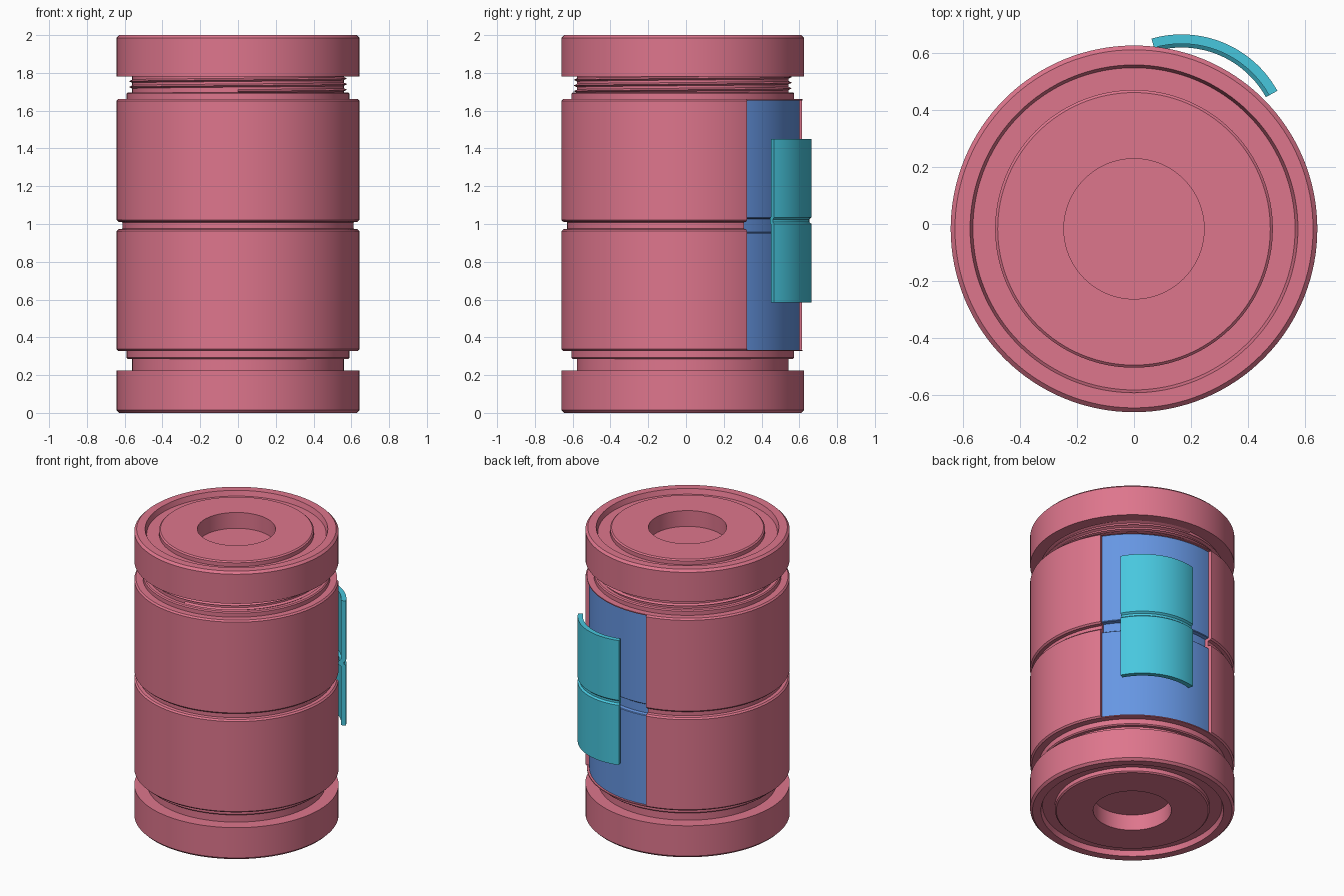
import bpy, bmesh, math

if "Cube" in bpy.data.objects:
    bpy.data.objects.remove(bpy.data.objects["Cube"], do_unlink=True)

SEGMENTS = 128
AXIS = (0, -0.017)          # centre line of the canister
R = 0.643                   # outer radius
WINDOW = (32, 101)          # angular limits of the recessed panel, degrees


def material(name, rgb):
    mat = bpy.data.materials.new(name)
    mat.use_nodes = True
    colour = (*rgb, 1)
    mat.diffuse_color = colour
    bsdf = mat.node_tree.nodes["Principled BSDF"]
    bsdf.inputs["Base Color"].default_value = colour
    bsdf.inputs["Roughness"].default_value = 0.6
    return mat


rose = material("rose", (0.73, 0.18, 0.265))
blue = material("blue", (0.133, 0.307, 0.767))
teal = material("teal", (0.064, 0.57, 0.73))


def finish(name, bm, mat):
    bmesh.ops.remove_doubles(bm, verts=bm.verts, dist=1e-5)
    bmesh.ops.dissolve_degenerate(bm, edges=bm.edges, dist=1e-5)
    bmesh.ops.recalc_face_normals(bm, faces=bm.faces)
    mesh = bpy.data.meshes.new(name)
    bm.to_mesh(mesh)
    bm.free()
    mesh.materials.append(mat)
    obj = bpy.data.objects.new(name, mesh)
    bpy.context.collection.objects.link(obj)
    bpy.ops.object.select_all(action="DESELECT")
    obj.select_set(True)
    bpy.context.view_layer.objects.active = obj
    bpy.ops.object.shade_smooth_by_angle(angle=math.radians(25))
    return obj


def lathe(name, profile, mat, centre=AXIS, start=0, end=360, rise=0):
    """Turn a closed (radius, height) profile; rise per turn makes a helix."""
    full = end - start == 360 and rise == 0
    steps = max(8, round(SEGMENTS * (end - start) / 360))
    bm = bmesh.new()
    rings = []
    for i in range(steps if full else steps + 1):
        a = math.radians(start + (end - start) * i / steps)
        lift = rise * (a - math.radians(start)) / math.tau
        rings.append([bm.verts.new((centre[0] + r * math.cos(a),
                                    centre[1] + r * math.sin(a), z + lift))
                      for r, z in profile])
    n = len(profile)
    for i in range(steps):
        a, b = rings[i], rings[(i + 1) % len(rings)]
        for j in range(n):
            k = (j + 1) % n
            bm.faces.new((a[j], b[j], b[k], a[k]))
    if not full:
        bm.faces.new(rings[0])
        bm.faces.new(rings[-1])
    return finish(name, bm, mat)


# End caps: chamfered rim, shallow ring groove, raised disc and blind bore
cap = [(0, 1.89), (0.246, 1.89), (0.246, 2), (0.478, 2), (0.487, 1.992),
       (0.487, 1.965), (0.565, 1.965), (0.575, 2), (0.628, 2), (R, 1.985),
       (R, 1.78), (0, 1.78)]
lathe("top_cap", cap, rose)
lathe("bottom_cap", [(r, min(2 - z, 0.225)) if z > 1.78 else (r, 0.225)
                     for r, z in cap], rose)

# Inner core with the narrow necks and the shoulder ledges
lathe("core", [(0, 0.2), (0.56, 0.2), (0.56, 0.285), (0.583, 0.285),
               (0.59, 0.292), (0.59, 1.69), (0.583, 1.697), (0.56, 1.697),
               (0.56, 1.8), (0, 1.8)], rose)

# Screw thread on the upper neck
lathe("neck_thread", [(0.55, 1.69), (0.578, 1.703), (0.55, 1.716)], rose,
      start=-90, end=810, rise=0.03)


def shell(outer, inner, low, high, bevel, groove_low, groove_high, depth):
    """Cross-section of a wall with bevelled ends and a waist groove."""
    return [(inner, low), (outer - bevel, low), (outer, low + bevel),
            (outer, groove_low - bevel), (outer - bevel, groove_low),
            (outer - depth, groove_low + 0.003),
            (outer - depth, groove_high - 0.003),
            (outer - bevel, groove_high), (outer, groove_high + bevel),
            (outer, high - bevel), (outer - bevel, high), (inner, high)]


# Grooved outer sleeve, open at the recessed panel
lathe("sleeve", shell(R, 0.57, 0.327, 1.662, 0.01, 0.972, 1.012, 0.031), rose,
      start=WINDOW[1], end=WINDOW[0] + 360)
lathe("recessed_panel",
      shell(R - 0.024, 0.57, 0.33, 1.657, 0.004, 0.955, 1.03, 0.028), blue,
      start=WINDOW[0], end=WINDOW[1])

# Thin lips that carry the sleeve ends across the panel
for name, z in (("lower_lip", 0.327), ("upper_lip", 1.655)):
    lathe(name, [(0.57, z), (R - 0.01, z), (R - 0.01, z + 0.007),
                 (0.57, z + 0.007)], rose, start=WINDOW[0], end=WINDOW[1])

# Curved grip plate with a notch across its middle
lathe("grip_plate", [(0.351, 0.585), (0.384, 0.585), (0.384, 1.0),
                     (0.372, 1.01), (0.372, 1.025), (0.384, 1.035),
                     (0.384, 1.45), (0.351, 1.45), (0.351, 1.04),
                     (0.338, 1.03), (0.338, 1.005), (0.351, 0.995)],
      teal, centre=(0.167, 0.281), start=29, end=106)
